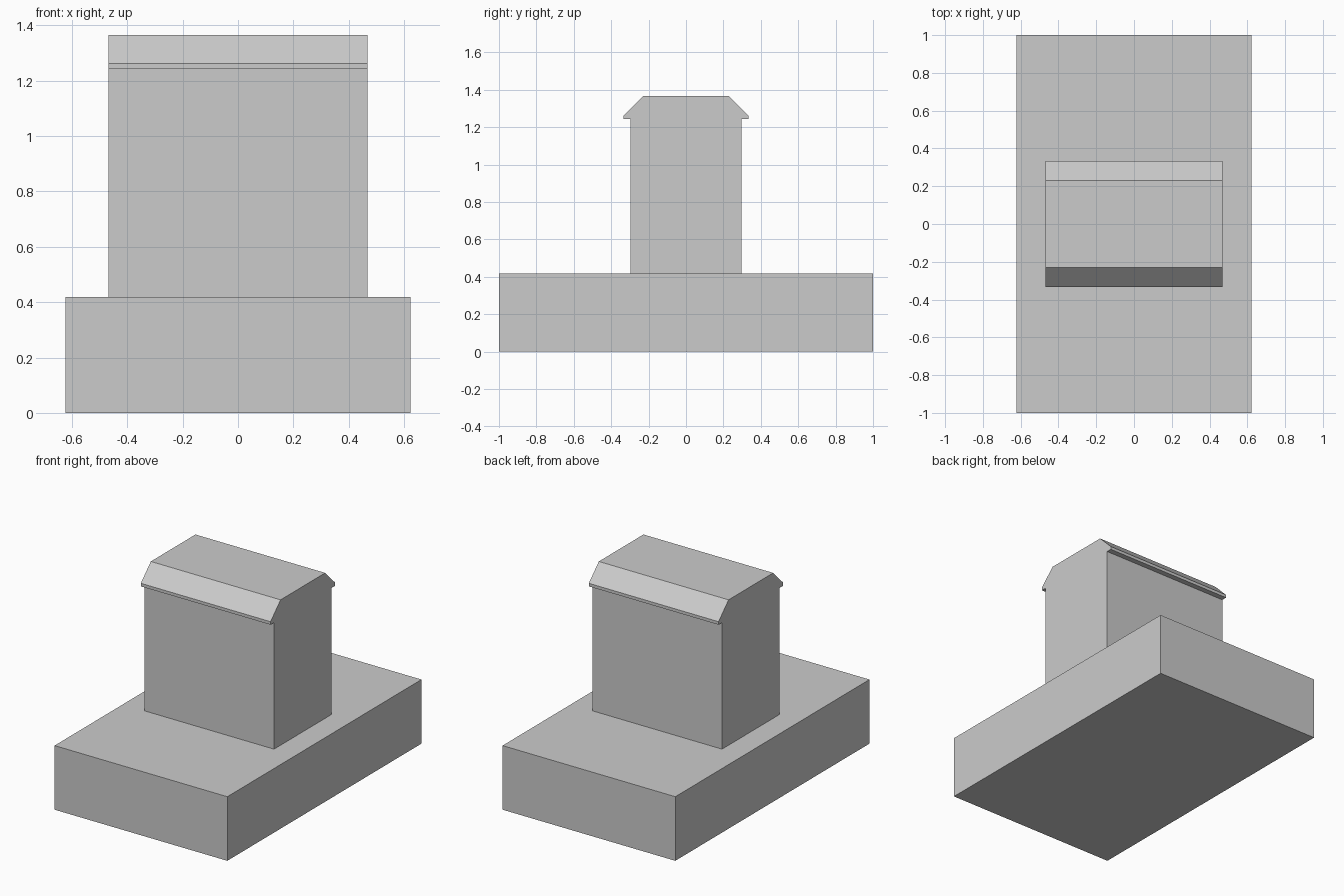
import bpy
import bmesh

cube = bpy.data.objects.get("Cube")
if cube:
    bpy.data.objects.remove(cube, do_unlink=True)

grey = bpy.data.materials.new("light_grey")
grey.use_nodes = True
colour = (0.6, 0.6, 0.6, 1)
grey.diffuse_color = colour
grey.node_tree.nodes["Principled BSDF"].inputs["Base Color"].default_value = colour


def extrude_profile(name, half_profile, half_width):
    """Mirror a (y, z) half profile in y and extrude it along x."""
    outline = half_profile + [(-y, z) for y, z in reversed(half_profile)]
    bm = bmesh.new()
    face = bm.faces.new([bm.verts.new((-half_width, y, z)) for y, z in outline])
    result = bmesh.ops.extrude_face_region(bm, geom=[face])
    moved = [v for v in result["geom"] if isinstance(v, bmesh.types.BMVert)]
    bmesh.ops.translate(bm, verts=moved, vec=(2 * half_width, 0, 0))
    bmesh.ops.recalc_face_normals(bm, faces=bm.faces)
    mesh = bpy.data.meshes.new(name)
    bm.to_mesh(mesh)
    bm.free()
    mesh.materials.append(grey)
    obj = bpy.data.objects.new(name, mesh)
    bpy.context.collection.objects.link(obj)
    return obj


base_top = 0.418

# Wide rectangular plinth
extrude_profile("base", [(1, 0), (1, base_top)], 0.623)

# Upright block with overhanging eaves and a flat-topped, sloped roof
extrude_profile("house_block", [
    (0.297, base_top), (0.297, 1.243),
    (0.333, 1.243), (0.333, 1.263),
    (0.23, 1.366),
], 0.468)
